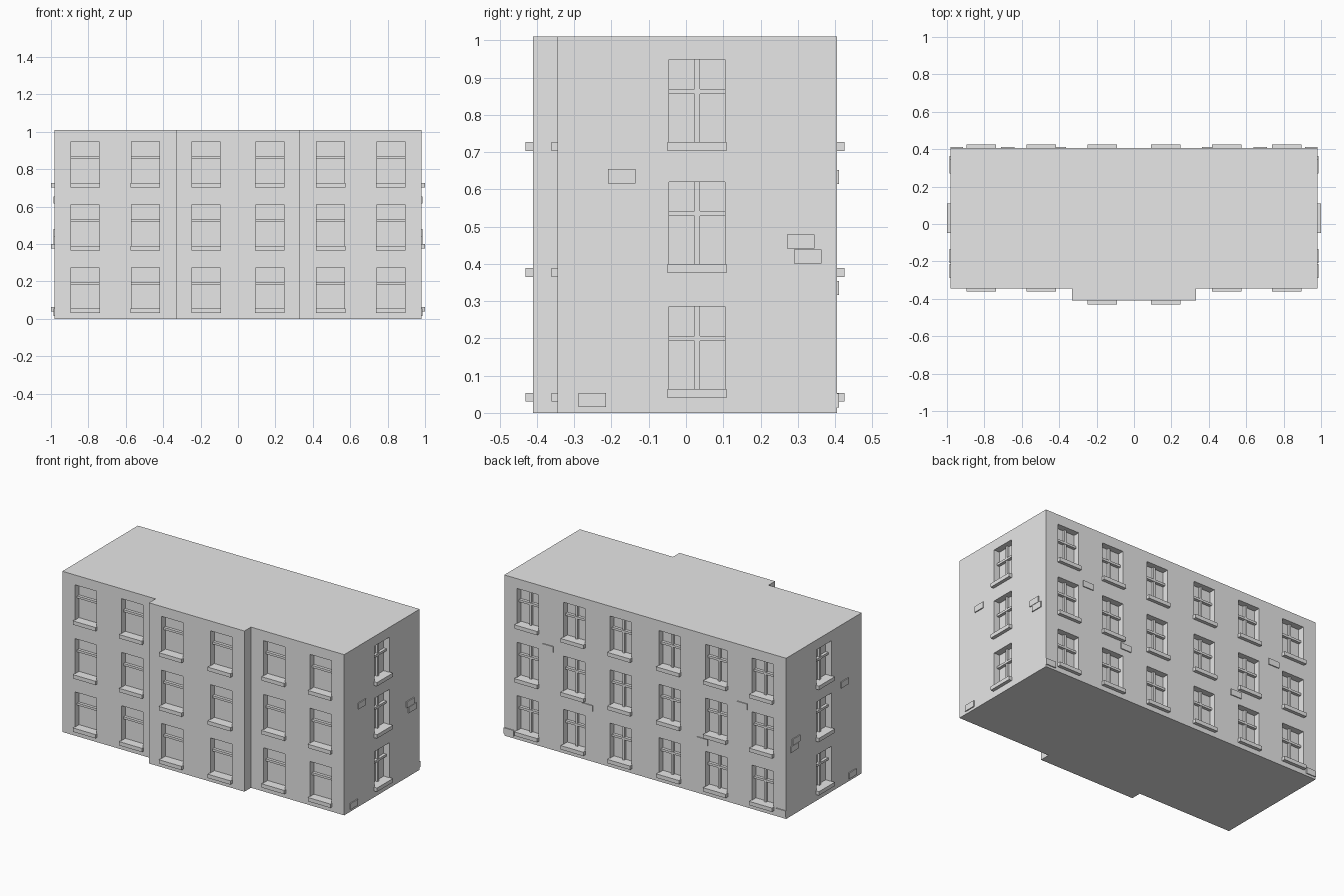
import bpy
from math import pi
from mathutils import Matrix, Vector

old = bpy.data.objects.get("Cube")
if old:
    bpy.data.objects.remove(old, do_unlink=True)

# One plain masonry colour
stone = bpy.data.materials.new("pale_grey_masonry")
stone.use_nodes = True
GREY = (0.8, 0.8, 0.8, 1)
stone.diffuse_color = GREY
stone.node_tree.nodes["Principled BSDF"].inputs["Base Color"].default_value = GREY

BOX_FACES = [(0, 1, 3, 2), (4, 6, 7, 5), (0, 4, 5, 1),
             (2, 3, 7, 6), (0, 2, 6, 4), (1, 5, 7, 3)]


def mesh_object(name, verts, faces):
    mesh = bpy.data.meshes.new(name)
    mesh.from_pydata(verts, [], faces)
    mesh.materials.append(stone)
    obj = bpy.data.objects.new(name, mesh)
    bpy.context.collection.objects.link(obj)
    return obj


def boxes(name, items):
    """Join (frame, x range, depth range, z range) boxes into one object."""
    verts, faces = [], []
    for frame, xs, ys, zs in items:
        base = len(verts)
        verts += [frame @ Vector((x, y, z)) for x in xs for y in ys for z in zs]
        faces += [tuple(base + i for i in f) for f in BOX_FACES]
    return mesh_object(name, verts, faces)


def wall_frame(x, y, turn):
    """Local x runs along the wall, local -y points outwards."""
    return Matrix.Translation((x, y, 0)) @ Matrix.Rotation(turn, 4, 'Z')


HALF, FRONT, BACK, BAY, BAY_HALF, TOP = 0.98, -0.345, 0.405, -0.41, 0.332, 1.01
wing = wall_frame(0, FRONT, 0)
bay = wall_frame(0, BAY, 0)
rear = wall_frame(0, BACK, pi)
east = wall_frame(HALF, 0, pi / 2)
west = wall_frame(-HALF, 0, -pi / 2)

# Building shell with a projecting central bay
outline = [(-HALF, FRONT), (-BAY_HALF, FRONT), (-BAY_HALF, BAY), (BAY_HALF, BAY),
           (BAY_HALF, FRONT), (HALF, FRONT), (HALF, BACK), (-HALF, BACK)]
n = len(outline)
shell = mesh_object(
    "building_shell",
    [(x, y, z) for z in (0, TOP) for x, y in outline],
    [tuple(reversed(range(n))), tuple(range(n, 2 * n))]
    + [(i, (i + 1) % n, (i + 1) % n + n, i + n) for i in range(n)])

# Window positions: wall, centre along wall, sill height, has mullion
columns = [s * c for c in (0.17, 0.495, 0.817) for s in (-1, 1)]
windows = []
for z in (0.03, 0.365, 0.703):
    for c in columns:
        windows.append((bay if abs(c) < BAY_HALF else wing, c, z, False))
        windows.append((rear, c, z, True))
for z in (0.04, 0.375, 0.703):
    windows.append((east, 0.03, z, True))
    windows.append((west, -0.03, z, True))

W, H, DEPTH, SILL = 0.075, 0.245, 0.04, 0.024

# Recessed openings
cutter = boxes("window_cutter", [
    (f, (c - W, c + W), (-0.02, DEPTH), (z + SILL / 2, z + H))
    for f, c, z, _ in windows])
cutter.hide_render = True
cutter.hide_viewport = True
cut = shell.modifiers.new("window_openings", 'BOOLEAN')
cut.object = cutter
cut.operation = 'DIFFERENCE'
cut.solver = 'EXACT'

# Sills
boxes("window_sills", [
    (f, (c - W - 0.004, c + W + 0.004), (-0.021 if f is not wing else -0.016, DEPTH),
     (z, z + SILL)) for f, c, z, _ in windows])

# Transoms and mullions
boxes("window_transoms", [
    (f, (c - W, c + W), (0.022, DEPTH), (z + 0.153, z + 0.167))
    for f, c, z, _ in windows])
boxes("window_mullions", [
    (f, (c - 0.007, c + 0.007), (0.025, DEPTH), (z + SILL, z + H))
    for f, c, z, has_mullion in windows if has_mullion])

# Slightly raised loose bricks on side and rear walls
side_bricks = [(-0.172, 0.635), (0.308, 0.46), (0.327, 0.42), (-0.252, 0.035)]
rear_bricks = [(0.675, 0.633), (0.40, 0.335), (0.95, 0.033)]
bricks = []
for c, z in side_bricks:
    bricks += [(east, c, z), (west, -c, z)]
for c, z in rear_bricks:
    bricks += [(rear, c, z), (rear, -c, z)]
boxes("raised_bricks", [
    (f, (max(c - 0.037, -HALF), min(c + 0.037, HALF)), (-0.006, 0.01),
     (z - 0.019, z + 0.019)) for f, c, z in bricks])
